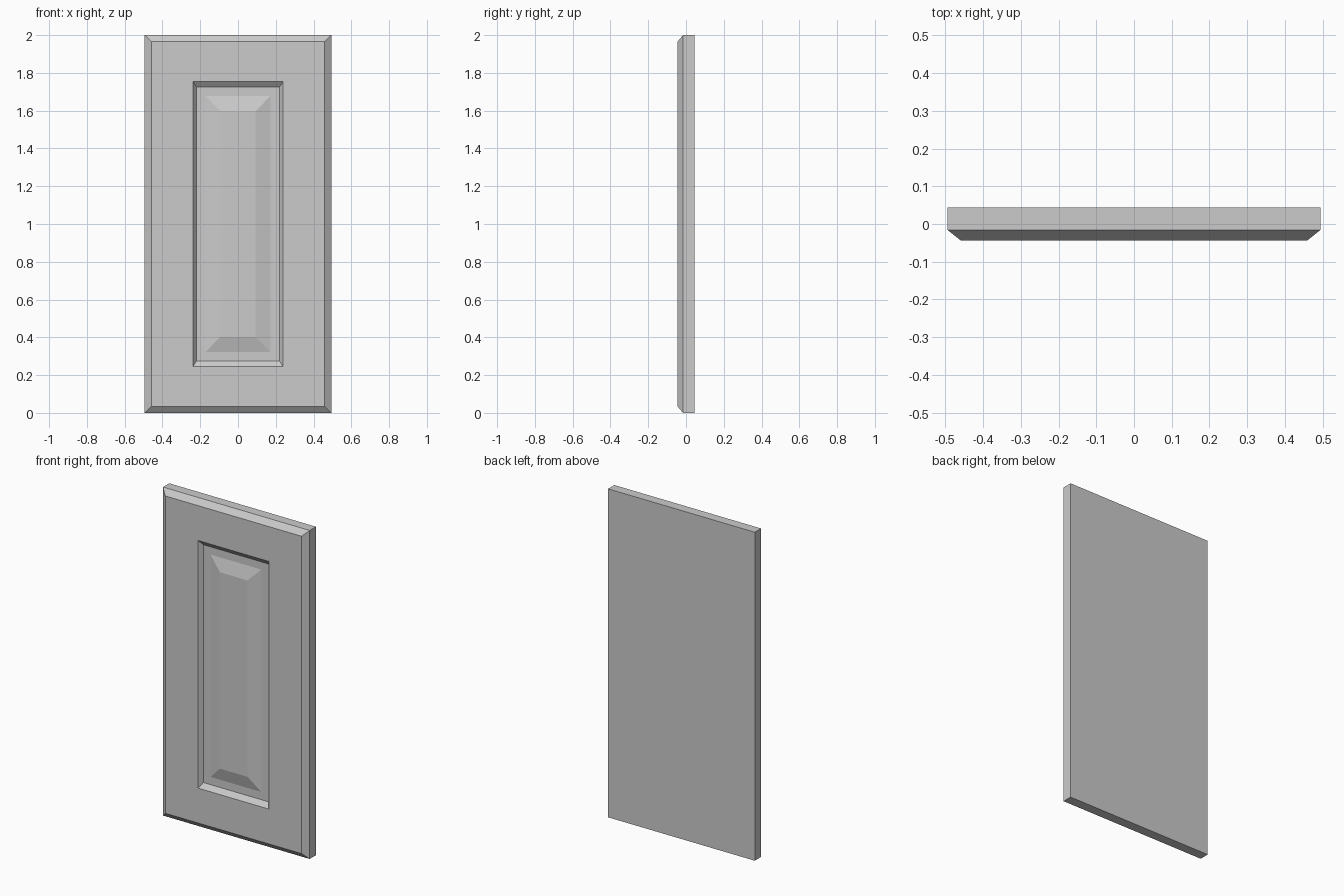
import bpy, bmesh

cube = bpy.data.objects.get("Cube")
if cube:
    bpy.data.objects.remove(cube, do_unlink=True)

# Single painted finish
paint = bpy.data.materials.new("grey_paint")
paint.use_nodes = True
colour = (0.6, 0.6, 0.6, 1)
paint.diffuse_color = colour
paint.node_tree.nodes["Principled BSDF"].inputs["Base Color"].default_value = colour


def stepped_panel(name, rings):
    """Bridge concentric rectangles (half width, half height, y) and cap wanted ends."""
    bm = bmesh.new()
    loops = []
    for w, h, y in rings:
        corners = [(-w, -h), (w, -h), (w, h), (-w, h)]
        loops.append([bm.verts.new((x, y, 1 + z)) for x, z in corners])
    for a, b in zip(loops, loops[1:]):
        for i in range(4):
            j = (i + 1) % 4
            bm.faces.new((a[i], a[j], b[j], b[i]))
    bm.faces.new(loops[0][::-1])
    bm.faces.new(loops[-1])
    bmesh.ops.recalc_face_normals(bm, faces=bm.faces)
    mesh = bpy.data.meshes.new(name)
    bm.to_mesh(mesh)
    bm.free()
    mesh.materials.append(paint)
    obj = bpy.data.objects.new(name, mesh)
    bpy.context.collection.objects.link(obj)
    return obj


FRONT, BACK = -0.044, 0.044
SHOULDER = -0.016       # where the outer chamfer begins
RECESS = FRONT + 0.024  # floor of the sunken field

# Door slab from the back, over the chamfered rim, into the raised centre
stepped_panel("cabinet_door", [
    (0.494, 1.0, BACK),
    (0.494, 1.0, SHOULDER),
    (0.459, 0.966, FRONT),
    (0.238, 0.754, FRONT),
    (0.219, 0.724, RECESS),
    (0.171, 0.677, RECESS),
    (0.093, 0.598, RECESS - 0.021),
])
